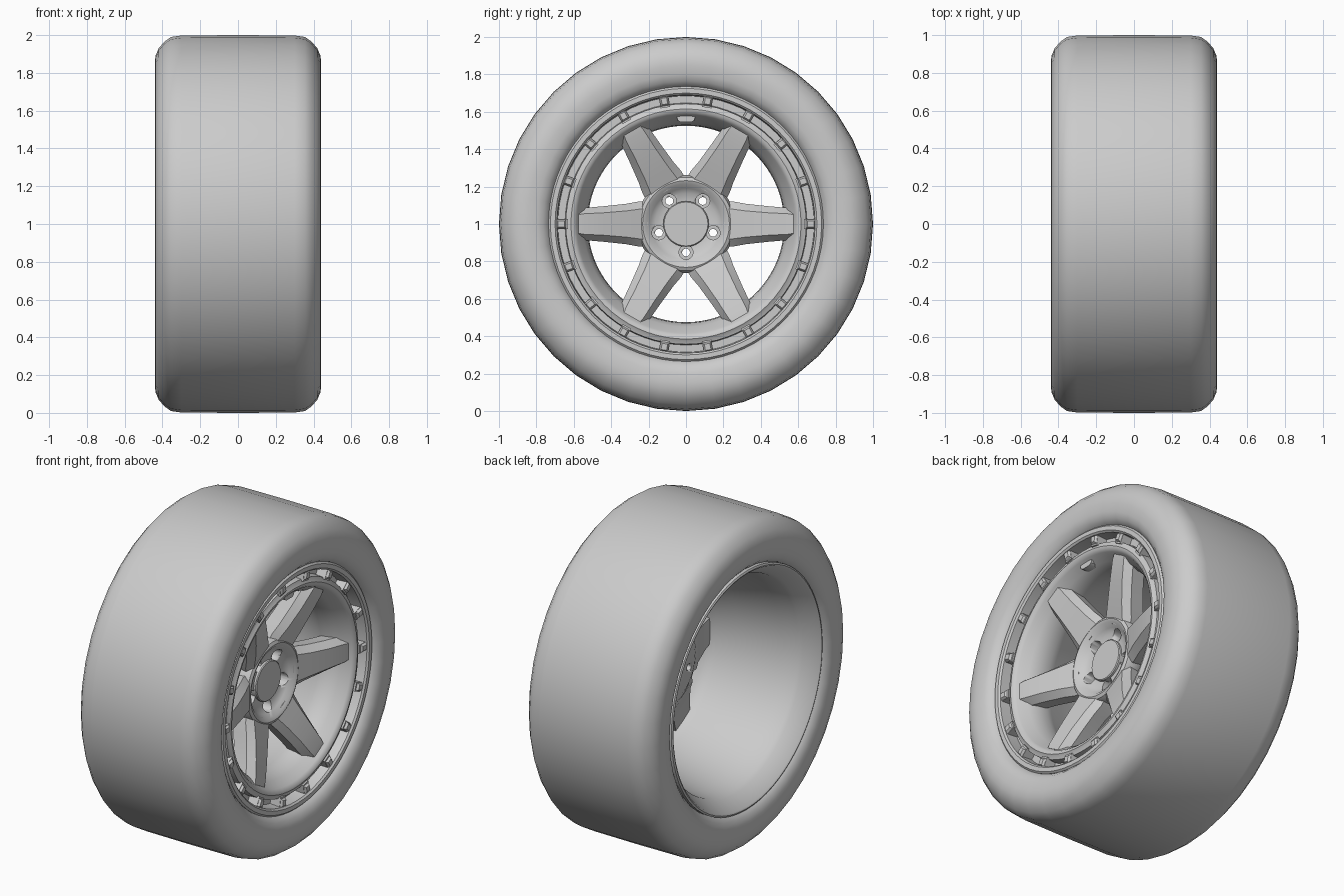
import bpy, bmesh, math
from mathutils import Vector

if "Cube" in bpy.data.objects:
    bpy.data.objects.remove(bpy.data.objects["Cube"])

CZ = 1.0  # axle height, axle along x


def polar(x, r, a, t=0.0):
    """Point at axle position x, radius r, angle a, sideways offset t."""
    return Vector((x, r * math.cos(a) - t * math.sin(a),
                   CZ + r * math.sin(a) + t * math.cos(a)))


def finish(name, bm, angle=35):
    bmesh.ops.recalc_face_normals(bm, faces=bm.faces)
    me = bpy.data.meshes.new(name)
    bm.to_mesh(me)
    bm.free()
    ob = bpy.data.objects.new(name, me)
    bpy.context.collection.objects.link(ob)
    bpy.ops.object.select_all(action='DESELECT')
    ob.select_set(True)
    bpy.context.view_layer.objects.active = ob
    bpy.ops.object.shade_smooth_by_angle(angle=math.radians(angle))
    return ob


def lathe(name, profile, n, closed=True, angle=35):
    """Spin an (x, radius) profile around the axle; radius 0 ends become caps."""
    bm = bmesh.new()
    rings = []
    for x, r in profile:
        rings.append([bm.verts.new(polar(x, r, math.tau * i / n)) for i in range(n)])
    m = len(rings)
    for k in range(m if closed else m - 1):
        a, b = rings[k], rings[(k + 1) % m]
        for i in range(n):
            j = (i + 1) % n
            bm.faces.new((a[i], a[j], b[j], b[i]))
    bmesh.ops.remove_doubles(bm, verts=bm.verts, dist=1e-5)
    return finish(name, bm, angle)


def loft(bm, sections):
    """Skin a list of equal-length point loops and cap both ends."""
    loops = [[bm.verts.new(p) for p in s] for s in sections]
    n = len(loops[0])
    for a, b in zip(loops, loops[1:]):
        for i in range(n):
            j = (i + 1) % n
            bm.faces.new((a[i], a[j], b[j], b[i]))
    bm.faces.new(loops[0])
    bm.faces.new(loops[-1])


# Tyre: rounded shoulders, flat sidewalls, bead tucked against the rim
half = [(0.0, 1.0), (0.30, 0.998), (0.355, 0.99), (0.39, 0.965), (0.42, 0.93),
        (0.437, 0.89), (0.44, 0.85), (0.436, 0.80), (0.424, 0.765),
        (0.40, 0.74), (0.37, 0.725)]
tyre = [(-x, r) for x, r in half[:0:-1]] + half
lathe("tyre", tyre, 40, closed=False, angle=50)

# Rim: deep barrel, rear lip, slotted front ring
rim = [(-0.37, 0.735), (-0.415, 0.735), (-0.42, 0.725), (-0.415, 0.715),
       (-0.33, 0.665), (-0.31, 0.65), (-0.20, 0.635), (0.05, 0.575),
       (0.16, 0.535), (0.20, 0.525), (0.26, 0.53), (0.315, 0.55),
       (0.345, 0.575), (0.365, 0.585), (0.38, 0.60), (0.383, 0.615),
       (0.375, 0.628), (0.37, 0.643), (0.32, 0.647), (0.32, 0.685),
       (0.395, 0.69), (0.405, 0.70), (0.405, 0.725), (0.395, 0.735),
       (0.34, 0.735), (0.10, 0.67), (-0.25, 0.69)]
lathe("rim", rim, 72)

# Bolt tabs bridging the slotted ring, with slightly raised chamfered tops
bm = bmesh.new()
for k in range(18):
    a = math.tau * k / 18
    loft(bm, [[polar(x, r, a, s * w) for r, s in
               ((0.632, -1), (0.632, 1), (0.698, 1), (0.698, -1))]
              for x, w in ((0.315, 0.026), (0.385, 0.026))]
         + [] )
    loft(bm, [[polar(x, 0.667 + dr * q, a, s * w) for dr, s in
               ((-1, -1), (-1, 1), (1, 1), (1, -1))]
              for x, w, q in ((0.384, 0.024, 0.026), (0.398, 0.015, 0.017))])
finish("ring_tabs", bm)

# Spokes: six tapered, chamfered arms rising from hub to rim
stations = [  # radius, half width, crown half width, top x, edge x, back x
    (0.205, 0.120, 0.085, 0.232, 0.205, 0.10),
    (0.26, 0.119, 0.078, 0.252, 0.215, 0.11),
    (0.32, 0.108, 0.070, 0.275, 0.235, 0.14),
    (0.44, 0.095, 0.060, 0.315, 0.270, 0.18),
    (0.545, 0.086, 0.055, 0.345, 0.298, 0.21),
    (0.575, 0.086, 0.050, 0.350, 0.300, 0.22)]
bm = bmesh.new()
for k in range(6):
    a = math.tau * k / 6
    secs = []
    for r, w, c, xt, xe, xb in stations:
        pts = ((xb, -w * 0.9), (xe, -w), (xt, -c), (xt, c), (xe, w), (xb, w * 0.9))
        secs.append([polar(x, r, a, t) for x, t in pts])
    loft(bm, secs)
finish("spokes", bm)

# Hub: dished centre
hub = lathe("hub", [(0.08, 0.0), (0.08, 0.20), (0.10, 0.24), (0.16, 0.262),
                    (0.21, 0.262), (0.238, 0.25), (0.247, 0.232), (0.24, 0.215),
                    (0.215, 0.19), (0.198, 0.165), (0.192, 0.12), (0.192, 0.0)],
            48, closed=False)


# Lug holes: wide pocket with a narrow through hole
def cutter(radius, x0, x1):
    b = bmesh.new()
    for k in range(5):
        a = math.radians(270 + 72 * k)
        c = polar(0, 0.152, a)
        loft(b, [[Vector((x, c.y + radius * math.cos(u), c.z + radius * math.sin(u)))
                  for u in [math.tau * i / 16 for i in range(16)]] for x in (x0, x1)])
    return finish("lug_cutter", b)


for radius, x0, x1 in ((0.038, 0.14, 0.35), (0.021, 0.0, 0.25)):
    cut = cutter(radius, x0, x1)
    mod = hub.modifiers.new("lug_holes", 'BOOLEAN')
    mod.operation, mod.solver, mod.object = 'DIFFERENCE', 'EXACT', cut
    bpy.context.view_layer.objects.active = hub
    bpy.ops.object.modifier_apply(modifier=mod.name)
    bpy.data.objects.remove(cut)

# Centre cap
lathe("centre_cap", [(0.17, 0.0), (0.17, 0.122), (0.205, 0.122), (0.21, 0.117),
                     (0.21, 0.0)], 32, closed=False)

# Valve seat at the top of the barrel
bm = bmesh.new()
loft(bm, [[polar(x, r, math.pi / 2, t) for r, t in
           ((0.60, -0.055), (0.555, -0.045), (0.545, -0.03),
            (0.545, 0.03), (0.555, 0.045), (0.60, 0.055))]
          for x in (0.26, 0.35)])
finish("valve_seat", bm)
